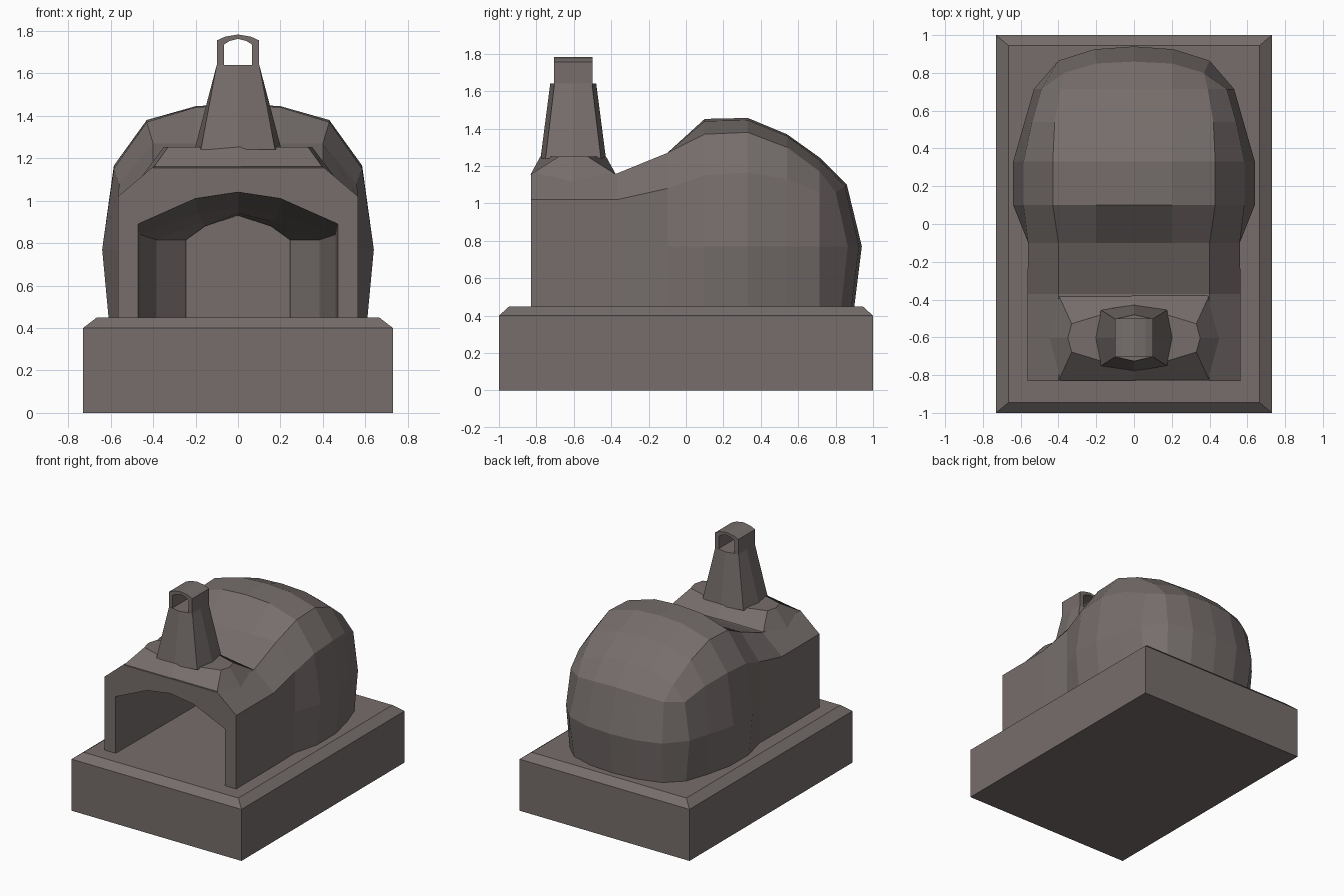
import bpy, bmesh

if "Cube" in bpy.data.objects:
    bpy.data.objects.remove(bpy.data.objects["Cube"])

stone = bpy.data.materials.new("warm grey stone")
stone.diffuse_color = (0.18, 0.155, 0.148, 1)
stone.use_nodes = True
stone.node_tree.nodes["Principled BSDF"].inputs["Base Color"].default_value = stone.diffuse_color


def finish(bm, name):
    bmesh.ops.remove_doubles(bm, verts=bm.verts, dist=0.001)
    bmesh.ops.recalc_face_normals(bm, faces=bm.faces)
    me = bpy.data.meshes.new(name)
    bm.to_mesh(me)
    bm.free()
    me.materials.append(stone)
    ob = bpy.data.objects.new(name, me)
    bpy.context.collection.objects.link(ob)
    return ob


def mirrored_face(bm, pts):
    """Add a face and its copy on the other side of x = 0."""
    bm.faces.new([bm.verts.new(p) for p in pts])
    bm.faces.new([bm.verts.new((-x, y, z)) for x, y, z in reversed(pts)])


def skin(bm, rows):
    """Quads between successive rows of half-model points."""
    for a, b in zip(rows, rows[1:]):
        for i in range(len(a) - 1):
            mirrored_face(bm, [a[i], a[i + 1], b[i + 1], b[i]])


def loft_rings(name, rings):
    """Closed rings joined and capped at both ends."""
    bm = bmesh.new()
    vs = [[bm.verts.new(p) for p in r] for r in rings]
    n = len(rings[0])
    for a, b in zip(vs, vs[1:]):
        for i in range(n):
            j = (i + 1) % n
            bm.faces.new([a[i], a[j], b[j], b[i]])
    bm.faces.new(vs[0][::-1])
    bm.faces.new(vs[-1])
    return finish(bm, name)


def rect(x, y, z):
    return [(-x, -y, z), (x, -y, z), (x, y, z), (-x, y, z)]


# Plinth with chamfered top edge
loft_rings("base_slab", [rect(.73, 1, 0), rect(.73, 1, .40), rect(.665, .945, .45)])

# Oven shell: half sections along y
# y, floor x, waist x, shoulder x/z, upper x/z, near-centre z, centre z
stations = [
    (-.83, .565, .565, .565, 1.02, .40, 1.16, 1.16, 1.16),
    (-.37, .565, .565, .565, 1.02, .40, 1.16, 1.16, 1.16),
    (-.10, .56, .56, .56, 1.08, .40, 1.27, 1.27, 1.27),
    (.10, .61, .64, .585, 1.15, .43, 1.37, 1.44, 1.452),
    (.33, .61, .64, .585, 1.165, .43, 1.38, 1.445, 1.457),
    (.54, .56, .58, .54, 1.13, .42, 1.30, 1.36, 1.37),
    (.715, .50, .53, .49, 1.06, .39, 1.17, 1.23, 1.245)]
shell = [[(a, y, .45), (b, y, .77), (c, y, cz), (d, y, dz), (.2, y, ez), (0, y, fz)]
         for y, a, b, c, cz, d, dz, ez, fz in stations]
bm = bmesh.new()
skin(bm, shell)

# Rounded back of the dome, as columns from the corner to the centre
last = shell[-1]
back = [last[:3],
        [(.38, .83, .45), (.40, .865, .77), (.37, .80, 1.06)],
        [(.20, .885, .45), (.21, .925, .77), (.20, .85, 1.09)],
        [(0, .90, .45), (0, .94, .77), (0, .86, 1.10)]]
skin(bm, back)
mirrored_face(bm, [last[2], last[3], back[1][2]])
skin(bm, [last[3:], [c[2] for c in back[1:]]])


# Hollow baking chamber and the front wall around its mouth
def chamber(y, w, side, mid_x, mid, top):
    return [(w, y, .45), (w, y, (side + .45) / 2), (w, y, side),
            ((w + mid_x) / 2, y, (side + mid) / 2), (mid_x, y, mid), (0, y, top)]


inner = [chamber(-.83, .47, .89, .20, 1.01, 1.04),
         chamber(.33, .46, .84, .19, .94, .97),
         chamber(.56, .385, .815, .17, .90, .94),
         chamber(.70, .245, .815, .155, .88, .93)]
skin(bm, inner)
skin(bm, [shell[0], inner[0]])
end = [(x, .76 if x < .2 else .72, z) for x, y, z in inner[-1]]
end = [(x, .72, z) for x, y, z in inner[-1]]
skin(bm, [inner[-1], end])
mirrored_face(bm, end + [(0, .72, .45)])
finish(bm, "oven_shell")


# Chimney: eight-sided collar and tapering stack
def octagon(sx, mx, dy, cy, z, mz=None):
    c = -.603
    mz = z if mz is None else mz
    return [(0, c - cy, z), (sx, c - dy, z), (mx, c, mz), (sx, c + dy, z),
            (0, c + cy, z), (-sx, c + dy, z), (-mx, c, mz), (-sx, c - dy, z)]


loft_rings("chimney_collar", [octagon(.40, .46, .228, .228, 1.155, 1.105),
                              octagon(.33, .35, .075, .175, 1.252)])
loft_rings("chimney_stack", [octagon(.175, .205, .148, .175, 1.24),
                             octagon(.10, .10, .10, .123, 1.64)])

# Arched chimney cap, open front to back
outer = [(.10, 1.63), (.10, 1.755), (.06, 1.773), (0, 1.783)]
hole = [(.067, 1.63), (.067, 1.735), (.04, 1.752), (0, 1.762)]
bm = bmesh.new()
profiles = [[(x, y, z) for x, z in p] for p, y in
            ((outer, -.705), (outer, -.50), (hole, -.50), (hole, -.705), (outer, -.705))]
skin(bm, profiles)
finish(bm, "chimney_cap")
